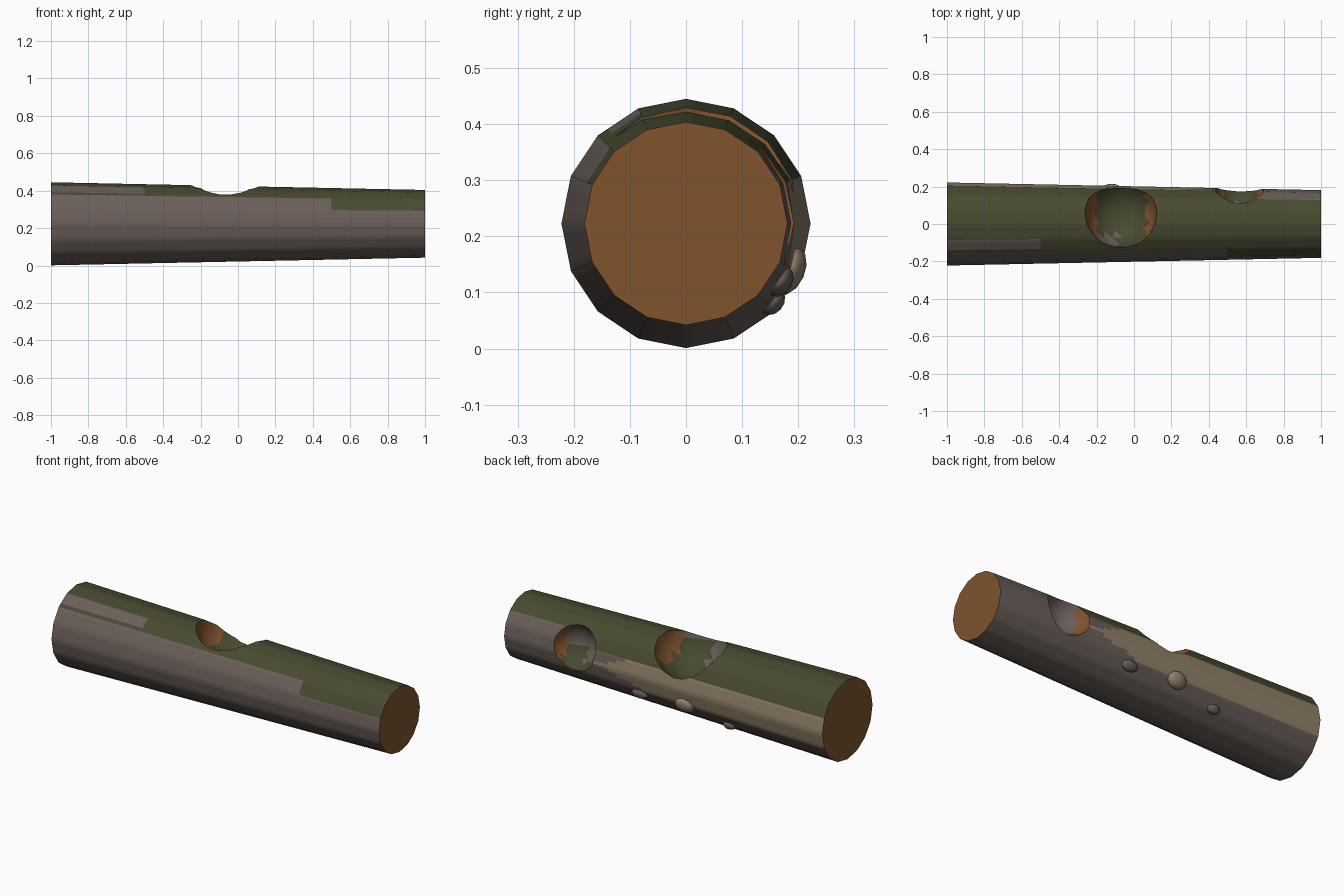
import bpy, bmesh, math
from mathutils import Vector

cube = bpy.data.objects.get("Cube")
if cube:
    bpy.data.objects.remove(cube, do_unlink=True)

CZ, R_BIG, R_SMALL = 0.223, 0.222, 0.181
SIDES, SUB, STATIONS = 16, 4, 40
BARK, MOSS, WOOD, BARE = range(4)


def material(name, rgb):
    m = bpy.data.materials.new(name)
    m.use_nodes = True
    m.diffuse_color = (*rgb, 1)
    m.node_tree.nodes["Principled BSDF"].inputs["Base Color"].default_value = (*rgb, 1)
    return m


mats = [material("bark", (0.145, 0.113, 0.099)),
        material("moss", (0.064, 0.068, 0.030)),
        material("cut wood", (0.215, 0.087, 0.027)),
        material("bare wood", (0.28, 0.215, 0.14))]


def radius(x):
    return R_BIG + (R_SMALL - R_BIG) * (x + 1) / 2


def smooth(obj):
    bpy.ops.object.select_all(action='DESELECT')
    obj.select_set(True)
    bpy.context.view_layer.objects.active = obj
    bpy.ops.object.shade_smooth_by_angle(angle=math.radians(35))


def add_object(name, bm):
    me = bpy.data.meshes.new(name)
    bmesh.ops.recalc_face_normals(bm, faces=bm.faces)
    bm.to_mesh(me)
    bm.free()
    obj = bpy.data.objects.new(name, me)
    bpy.context.collection.objects.link(obj)
    return obj


# Tapered log: each flat side is split into strips for colouring
def ring_point(x, k):
    side, part = divmod(k, SUB)
    corners = [Vector((x, radius(x) * math.sin(a), CZ + radius(x) * math.cos(a)))
               for a in (math.tau * (side + i) / SIDES for i in (0, 1))]
    return corners[0].lerp(corners[1], part / SUB)


bm = bmesh.new()
count = SIDES * SUB
rings = [[bm.verts.new(ring_point(-1 + 2 * i / STATIONS, k)) for k in range(count)]
         for i in range(STATIONS + 1)]
for a, b in zip(rings, rings[1:]):
    for k in range(count):
        n = (k + 1) % count
        bm.faces.new((a[k], a[n], b[n], b[k]))
bm.faces.new(rings[0])
bm.faces.new(rings[-1])
log = add_object("log", bm)
for m in mats:
    log.data.materials.append(m)

# Two rounded hollows bitten out of the log
hollows = [((-0.07, 0.062, 0.42), 0.193), ((0.565, 0.193, 0.275), 0.13)]
for center, size in hollows:
    bm = bmesh.new()
    bmesh.ops.create_icosphere(bm, subdivisions=3, radius=size)
    bmesh.ops.translate(bm, verts=bm.verts, vec=center)
    cutter = add_object("hollow_cutter", bm)
    cutter.hide_render = True
    mod = log.modifiers.new("hollow", 'BOOLEAN')
    mod.operation, mod.solver, mod.object = 'DIFFERENCE', 'EXACT', cutter
    bpy.context.view_layer.objects.active = log
    bpy.ops.object.modifier_apply(modifier=mod.name)
    bpy.data.objects.remove(cutter, do_unlink=True)


# Colour rules
def hollow_colour(n):
    if abs(n.x) > 0.72:
        return WOOD
    if n.z < 0.3 or (n.y > 0.6 and n.x > 0.1):
        return BARK
    return MOSS


def ramp(x, x0, x1, v0, v1):
    t = min(max((x - x0) / (x1 - x0), 0), 1)
    return v0 + (v1 - v0) * t


def shell_colour(x, angle):
    front, back = (-67.5, 45) if x > 0.5 else (-45, 67.5)
    if x < -0.5 and -39.5 < angle < -22.5:
        return BARK
    if front < angle < back:
        return MOSS
    if x < 0.43 and ramp(x, 0.23, 0.43, 67.5, 88) < angle < ramp(x, 0.1, 0.42, 112.5, 88):
        return BARE
    return BARK


for p in log.data.polygons:
    c, n = p.center, p.normal
    out = Vector((0, c.y, c.z - CZ))
    if abs(c.x) > 0.999:
        p.material_index = WOOD
    elif out.length < 0.97 * radius(c.x) or n.dot(out.normalized()) < 0.95:
        p.material_index = hollow_colour(n)
    else:
        p.material_index = shell_colour(c.x, math.degrees(math.atan2(out.y, out.z)))
smooth(log)

# Knots along the lower back
knots = [("knot_left", 0.167, 0.12, (0.05, 0.03, 0.022), BARK),
         ("knot_middle", -0.12, 0.138, (0.058, 0.045, 0.028), BARE),
         ("knot_right", -0.377, 0.083, (0.038, 0.026, 0.02), BARK)]
for name, x, z, size, colour in knots:
    y = math.sqrt(radius(x) ** 2 - (z - CZ) ** 2)
    bpy.ops.mesh.primitive_uv_sphere_add(segments=10, ring_count=6, radius=1,
                                         location=(x, y * 0.99, z))
    knot = bpy.context.object
    knot.name = name
    knot.scale = size
    # turn the flat axis outward from the log
    knot.rotation_euler.x = -math.atan2(y, z - CZ)
    knot.data.materials.append(mats[colour])
    smooth(knot)
